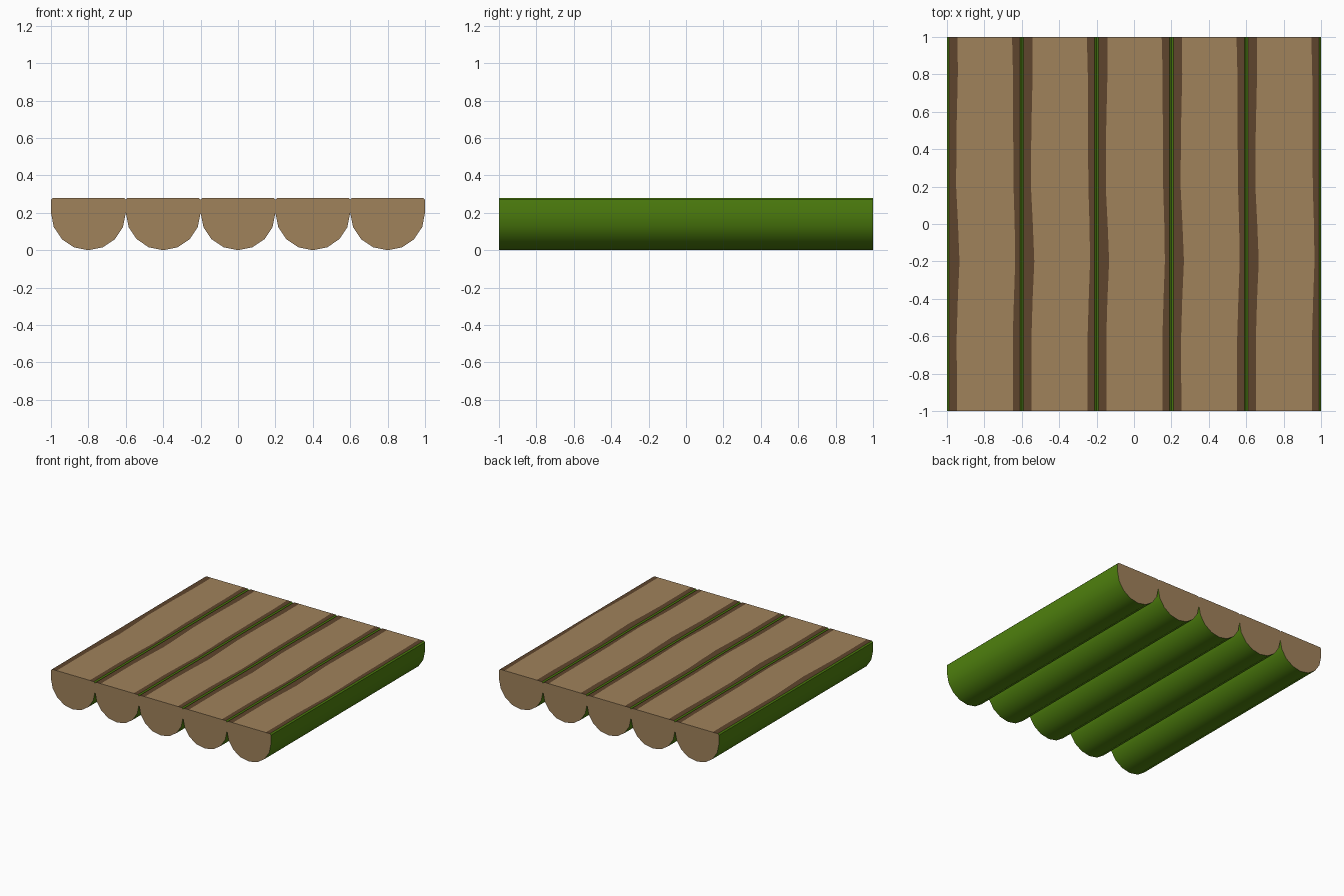
import bpy
import bmesh
import math

if "Cube" in bpy.data.objects:
    bpy.data.objects.remove(bpy.data.objects["Cube"])


def make_material(name, rgb):
    m = bpy.data.materials.new(name)
    m.diffuse_color = (*rgb, 1.0)
    m.use_nodes = True
    m.node_tree.nodes["Principled BSDF"].inputs["Base Color"].default_value = m.diffuse_color
    return m


WOOD, RIM, MOSS = 0, 1, 2
materials = [
    make_material("cut wood", (0.352, 0.223, 0.105)),
    make_material("dark bark rim", (0.114, 0.060, 0.026)),
    make_material("mossy bark", (0.080, 0.223, 0.0045)),
]

R, TOP, BEVEL = 0.2, 0.28, 0.01

# wavy edges of the bare wood on top: (y, left x, right x) from the log centre
WAVE = [(-1, -0.147, 0.152), (-0.6, -0.148, 0.152), (-0.4, -0.142, 0.158),
        (-0.2, -0.133, 0.165), (0.0, -0.141, 0.162), (0.2, -0.151, 0.156),
        (0.5, -0.149, 0.154), (0.8, -0.142, 0.153), (1, -0.143, 0.148)]


def section(left, right):
    """Half-round log section: round belly, bevelled shoulders, flat top."""
    pts = [(R * math.cos(a), R + R * math.sin(a))
           for a in (math.pi + i * math.pi / 8 for i in range(9))]
    pts += [(R, TOP - BEVEL), (R - BEVEL, TOP), (right, TOP),
            (left, TOP), (BEVEL - R, TOP), (-R, TOP - BEVEL)]
    return pts


def make_log(name, cx):
    bm = bmesh.new()
    rings = [[bm.verts.new((cx + x, y, z)) for x, z in section(l, r)]
             for y, l, r in WAVE]
    n = len(rings[0])
    # skin: mossy belly and shoulders, dark rims, bare wood on top
    colours = {10: RIM, 11: WOOD, 12: RIM}
    for a, b in zip(rings, rings[1:]):
        for i in range(n):
            j = (i + 1) % n
            f = bm.faces.new((a[i], a[j], b[j], b[i]))
            f.material_index = colours.get(i, MOSS)
    # sawn ends
    for ring in (rings[0], rings[-1]):
        bm.faces.new(ring).material_index = WOOD
    bmesh.ops.recalc_face_normals(bm, faces=bm.faces)
    me = bpy.data.meshes.new(name)
    bm.to_mesh(me)
    bm.free()
    for m in materials:
        me.materials.append(m)
    ob = bpy.data.objects.new(name, me)
    bpy.context.collection.objects.link(ob)
    bpy.ops.object.select_all(action='DESELECT')
    ob.select_set(True)
    bpy.context.view_layer.objects.active = ob
    bpy.ops.object.shade_smooth_by_angle(angle=math.radians(30))


# five split logs side by side
for k in range(5):
    make_log(f"split_log_{k + 1}", -0.8 + 0.4 * k)
